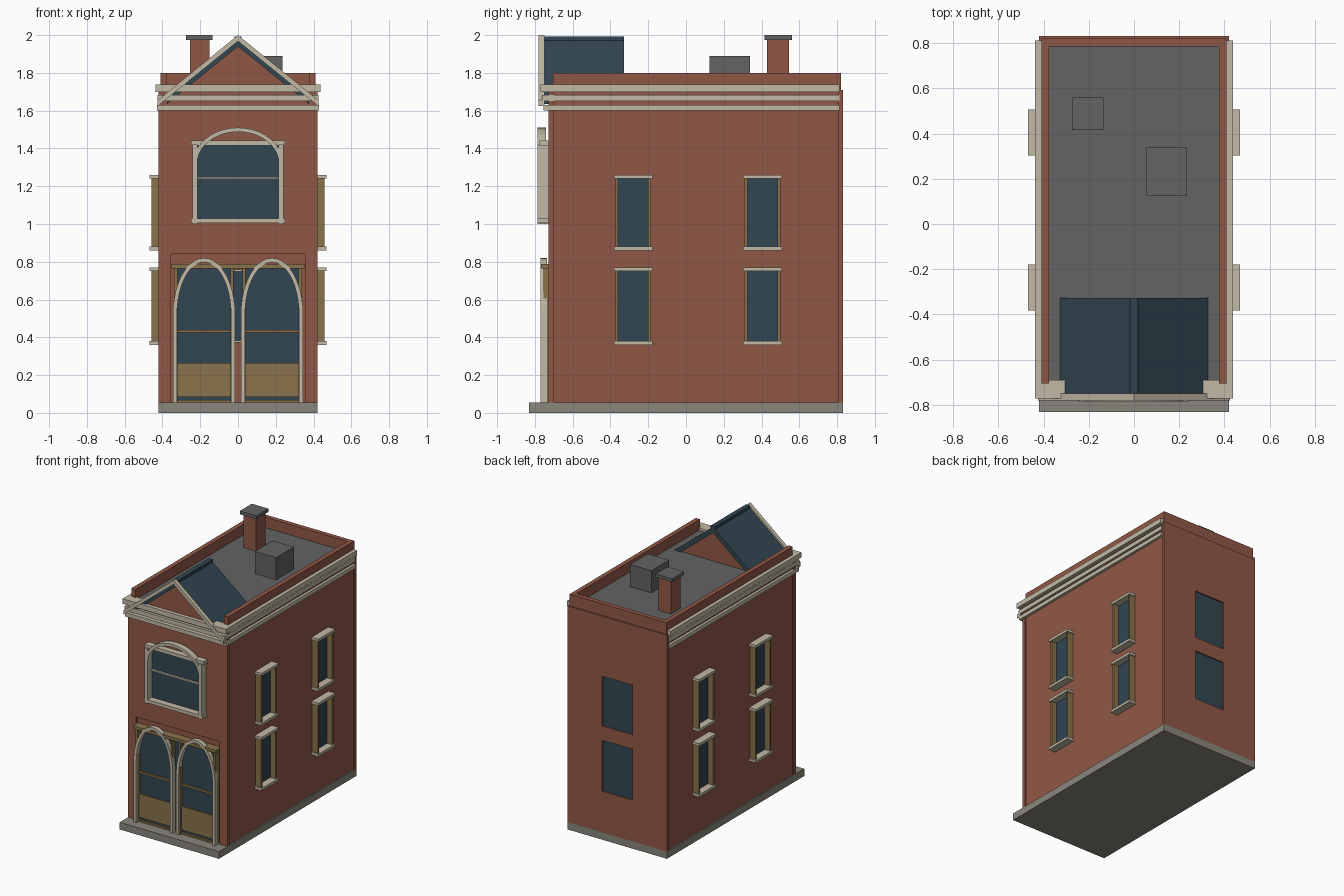
import bpy, bmesh
from math import sin, cos, pi

cube = bpy.data.objects.get("Cube")
if cube:
    bpy.data.objects.remove(cube, do_unlink=True)


def material(name, r, g, b):
    m = bpy.data.materials.new(name)
    m.use_nodes = True
    m.diffuse_color = (r, g, b, 1)
    bsdf = next(n for n in m.node_tree.nodes if n.type == 'BSDF_PRINCIPLED')
    bsdf.inputs["Base Color"].default_value = (r, g, b, 1)
    bsdf.inputs["Roughness"].default_value = 0.8
    return m


BRICK = material("brick red", 0.28, 0.097, 0.062)
CREAM = material("cream stone", 0.54, 0.49, 0.38)
GLASS = material("slate blue glass", 0.032, 0.061, 0.084)
WOOD = material("tan wood", 0.25, 0.17, 0.07)
GREY = material("roof grey", 0.125, 0.125, 0.125)
STONE = material("base stone", 0.25, 0.24, 0.20)


def finish(name, mat, bm, mirror=False):
    bmesh.ops.recalc_face_normals(bm, faces=bm.faces)
    mesh = bpy.data.meshes.new(name)
    bm.to_mesh(mesh)
    bm.free()
    mesh.materials.append(mat)
    ob = bpy.data.objects.new(name, mesh)
    bpy.context.collection.objects.link(ob)
    if mirror:
        mod = ob.modifiers.new("Mirror", 'MIRROR')
        mod.use_clip = False
        mod.use_mirror_merge = False
    return ob


def boxes(name, mat, *specs, mirror=False):
    """Each spec is x0, x1, y0, y1, z0, z1."""
    bm = bmesh.new()
    for x0, x1, y0, y1, z0, z1 in specs:
        vs = bmesh.ops.create_cube(bm, size=1)["verts"]
        for v in vs:
            v.co = (x1 if v.co.x > 0 else x0, y1 if v.co.y > 0 else y0, z1 if v.co.z > 0 else z0)
    return finish(name, mat, bm, mirror)


def prism(name, mat, outline, y0, y1, mirror=False):
    """Extrude an x-z outline along y."""
    bm = bmesh.new()
    face = bm.faces.new([bm.verts.new((x, y0, z)) for x, z in outline])
    new = bmesh.ops.extrude_face_region(bm, geom=[face])["geom"]
    bmesh.ops.translate(bm, verts=[v for v in new if isinstance(v, bmesh.types.BMVert)],
                        vec=(0, y1 - y0, 0))
    return finish(name, mat, bm, mirror)


def arch(name, mat, cx, spring, rx, rz, t, y0, y1, foot=None, mirror=False):
    """Elliptical arch band, with straight legs down to foot if given."""
    def side(r, h):
        pts = [(cx + r * cos(pi * i / 20), spring + h * sin(pi * i / 20)) for i in range(21)]
        if foot is not None:
            pts = [(cx + r, foot)] + pts + [(cx - r, foot)]
        return pts
    return prism(name, mat, side(rx, rz) + side(rx - t, rz - t)[::-1], y0, y1, mirror)


# Base, walls and flat roof
boxes("base_slab", STONE, (-.42, .42, -.83, .83, 0, .055))
boxes("wall_core", BRICK, (-.41, .41, -.705, .816, .05, 1.715))
boxes("flat_roof", GREY, (-.38, .38, -.7, .79, 1.7, 1.72))
boxes("side_parapet", BRICK, (.375, .41, -.705, .82, 1.71, 1.8), mirror=True)
boxes("back_parapet", BRICK, (-.376, .376, .785, .82, 1.71, 1.8))
boxes("front_wall", BRICK, (-.42, .42, -.728, -.7, .84, 1.71),
      (-.42, -.355, -.728, -.7, .055, .84), (.355, .42, -.728, -.7, .055, .84))

# Back wall with two window openings
FLOORS = ((.37, .76), (.87, 1.25))
back_wall = boxes("back_wall", BRICK, (-.42, .42, .808, .83, .055, 1.71))
back_cutter = boxes("back_window_cutter", BRICK, *[(-.13, .13, .7, .9, a, b) for a, b in FLOORS])
back_cutter.hide_render = True
cut = back_wall.modifiers.new("Openings", 'BOOLEAN')
cut.object = back_cutter
cut.operation = 'DIFFERENCE'
cut.solver = 'EXACT'
bpy.context.view_layer.objects.active = back_wall
bpy.ops.object.modifier_apply(modifier=cut.name)
bpy.data.objects.remove(back_cutter, do_unlink=True)
boxes("back_window_glass", GLASS, *[(-.13, .13, .812, .82, a, b) for a, b in FLOORS])

# Side windows
glass, jambs, ledges = [], [], []
for yc in (-.28, .405):
    for a, b in FLOORS:
        glass.append((.405, .414, yc - .085, yc + .085, a, b))
        for s in (-1, 1):
            y0, y1 = sorted((yc + s * .08, yc + s * .094))
            jambs.append((.4, .458, y0, y1, a, b))
        for z in (a, b):
            ledges.append((.4, .468, yc - .102, yc + .102, z - .01, z + .01))
boxes("side_window_glass", GLASS, *glass, mirror=True)
boxes("side_window_jambs", WOOD, *jambs, mirror=True)
boxes("side_window_ledges", CREAM, *ledges, mirror=True)

# Cornice bands on the front and both sides
for i, (z0, z1, out) in enumerate(((1.6, 1.63, .43), (1.65, 1.682, .426), (1.7, 1.738, .438))):
    front = -.755 - .008 * i
    boxes("cornice_band", CREAM, (-out, out, front, -.69, z0, z1),
          (-out, -.4, -.7, .812, z0, z1), (.4, out, -.7, .812, z0, z1))

# Front gable: brick ends, slate slopes, ridge and raking trim
SLOPE = .81
prism("gable_wall", BRICK, [(-.37, 1.66), (.37, 1.66), (0, 1.965)], -.742, -.335)
prism("gable_roof", GLASS, [(0, 1.985), (.375, 1.985 - .375 * SLOPE),
                            (.375, 1.94 - .375 * SLOPE), (0, 1.94)], -.752, -.327, mirror=True)
boxes("gable_ridge", GLASS, (-.018, .018, -.75, -.327, 1.965, 1.992))
prism("gable_rake", CREAM, [(0, 2), (.425, 2 - .425 * SLOPE),
                            (.425, 1.968 - .425 * SLOPE), (0, 1.968)], -.78, -.75, mirror=True)

# Chimney and roof unit
boxes("chimney", BRICK, (-.255, -.15, .43, .545, 1.7, 1.98))
boxes("chimney_cap", GREY, (-.275, -.135, .415, .56, 1.975, 2))
boxes("roof_unit", GREY, (.055, .235, .125, .34, 1.71, 1.89))

# Upper front window
boxes("upper_window_glass", GLASS, (-.22, .22, -.735, -.727, 1.02, 1.42))
boxes("upper_window_frame", CREAM, (-.248, .248, -.785, -.72, 1.005, 1.03),
      (-.25, .25, -.775, -.72, 1.416, 1.442), (-.215, .215, -.75, -.73, 1.238, 1.25),
      (-.24, -.215, -.785, -.72, 1.0, 1.42), (.215, .24, -.785, -.72, 1.0, 1.42))
arch("upper_window_arch", CREAM, 0, 1.32, .238, .19, .022, -.785, -.74)

# Pair of arched doors
boxes("door_glass", GLASS, (.03, .335, -.73, -.704, .055, .77), mirror=True)
boxes("door_panel", WOOD, (.03, .335, -.738, -.705, .085, .265), mirror=True)
boxes("door_frame", WOOD, (.32, .338, -.755, -.704, .055, .77), (.024, .04, -.755, -.704, .055, .77),
      (.03, .335, -.745, -.705, .425, .44), (.03, .335, -.745, -.705, .055, .067), mirror=True)
boxes("door_head", WOOD, (-.352, .352, -.768, -.704, .765, .788))
arch("door_arch", CREAM, .18, .52, .165, .3, .022, -.77, -.735, foot=.055, mirror=True)
boxes("centre_light", GLASS, (-.024, .024, -.73, -.704, .38, .75))
boxes("centre_light_ledges", CREAM, (-.02, .02, -.735, -.704, .372, .38), (-.02, .02, -.735, -.704, .75, .758))
